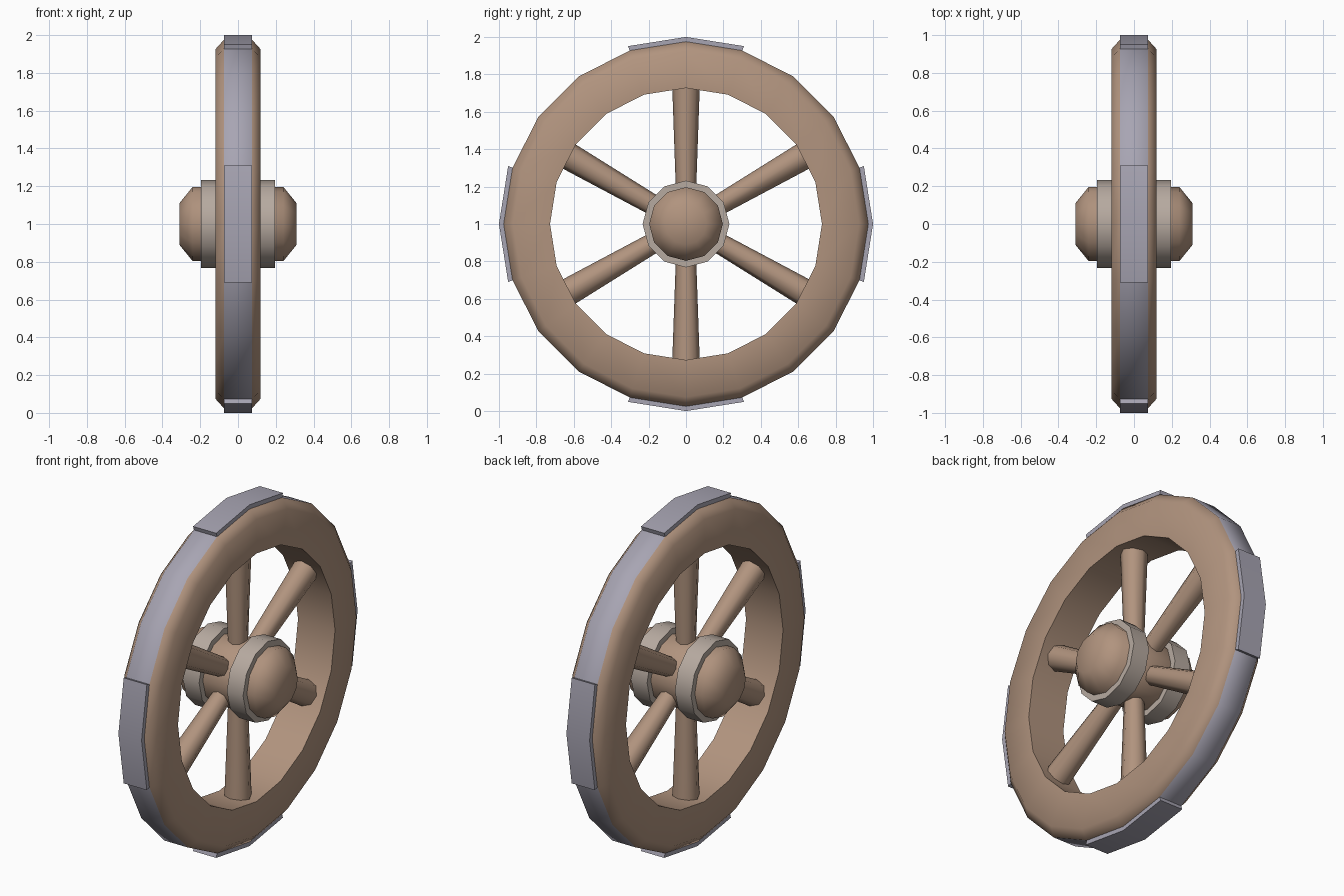
import bpy, bmesh
from math import sin, cos, pi, radians, hypot
from mathutils import Matrix

cube = bpy.data.objects.get("Cube")
if cube:
    bpy.data.objects.remove(cube)

CENTRE = 1.0   # axle height
parts = []


def material(name, colour):
    m = bpy.data.materials.new(name)
    m.use_nodes = True
    m.diffuse_color = (*colour, 1)
    m.node_tree.nodes["Principled BSDF"].inputs["Base Color"].default_value = (*colour, 1)
    return m


wood = material("wood", (0.44, 0.295, 0.21))
steel = material("steel", (0.39, 0.375, 0.45))
collar_metal = material("collar_metal", (0.47, 0.40, 0.35))


def finish(name, bm, *mats):
    bmesh.ops.recalc_face_normals(bm, faces=bm.faces)
    mesh = bpy.data.meshes.new(name)
    bm.to_mesh(mesh)
    bm.free()
    ob = bpy.data.objects.new(name, mesh)
    bpy.context.collection.objects.link(ob)
    for m in mats:
        mesh.materials.append(m)
    parts.append(ob)
    return ob


def sweep(name, profile, sides, mat, start=0, count=None):
    """Turn a closed (x, radius) profile about the axle, fully or over `count` sides."""
    bm = bmesh.new()
    full = count is None
    steps = sides if full else count + 1
    rings = []
    for i in range(steps):
        a = start + 2 * pi * i / sides
        rings.append([bm.verts.new((x, r * sin(a), CENTRE + r * cos(a))) for x, r in profile])
    n = len(profile)
    for i in range(steps if full else count):
        p, q = rings[i], rings[(i + 1) % steps]
        for j in range(n):
            k = (j + 1) % n
            bm.faces.new((p[j], p[k], q[k], q[j]))
    if not full:
        bm.faces.new(rings[0])
        bm.faces.new(rings[-1])
    bmesh.ops.remove_doubles(bm, verts=bm.verts, dist=1e-5)
    return finish(name, bm, mat)


# Rim with chamfered outer corners and a steel tread
rim = sweep("rim", [(-0.12, 0.727), (-0.12, 0.925), (-0.075, 0.975),
                    (0.075, 0.975), (0.12, 0.925), (0.12, 0.727)], 20, wood)
rim.data.materials.append(steel)
for f in rim.data.polygons:
    c = f.center
    if abs(c.x) < 0.01 and hypot(c.y, c.z - CENTRE) > 0.9:
        f.material_index = 1

# Raised straps at the four quarters
for i, side in enumerate(("top", "back", "bottom", "front")):
    sweep(f"{side}_strap", [(-0.075, 0.97), (-0.075, 1.0), (0.075, 1.0), (0.075, 0.97)],
          20, steel, start=i * pi / 2 - pi / 10, count=2)

# Hub with tapered caps
half = [(0.31, 0.0), (0.31, 0.11), (0.24, 0.197)]
sweep("hub", half + [(-x, r) for x, r in reversed(half)], 12, wood)

# Collars around the hub
for side, s in (("left", 1), ("right", -1)):
    sweep(f"{side}_collar", [(s * 0.09, 0.18), (s * 0.09, 0.232),
                             (s * 0.195, 0.232), (s * 0.195, 0.18)], 12, collar_metal)

# Spokes, widening towards the rim
INNER, OUTER = 0.12, 0.745
for i in range(6):
    bm = bmesh.new()
    bmesh.ops.create_cone(bm, cap_ends=True, segments=8, radius1=0.052, radius2=0.074,
                          depth=OUTER - INNER,
                          matrix=Matrix.Translation((0, 0, (INNER + OUTER) / 2)))
    bm.transform(Matrix.Translation((0, 0, CENTRE)) @ Matrix.Rotation(i * pi / 3, 4, 'X'))
    finish(f"spoke_{i + 1}", bm, wood)

# Smooth shading with sharp corners kept
bpy.ops.object.select_all(action='DESELECT')
for ob in parts:
    ob.select_set(True)
bpy.context.view_layer.objects.active = rim
bpy.ops.object.shade_smooth_by_angle(angle=radians(60))
